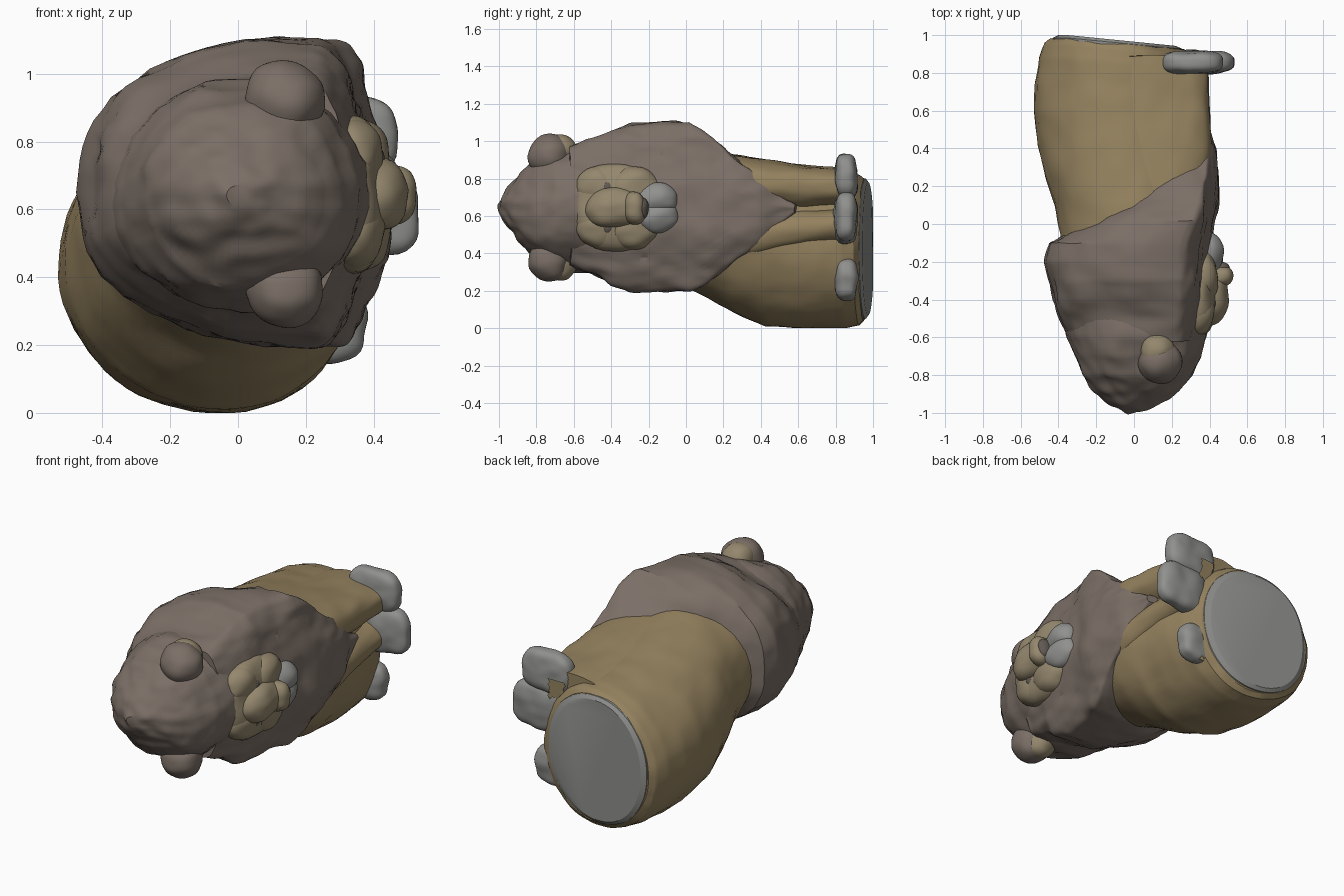
import bpy, bmesh, math
from mathutils import Vector, noise
from mathutils.bvhtree import BVHTree

if "Cube" in bpy.data.objects:
    bpy.data.objects.remove(bpy.data.objects["Cube"])

parts = []


def material(name, rgb):
    m = bpy.data.materials.new(name)
    m.diffuse_color = (*rgb, 1)
    m.use_nodes = True
    m.node_tree.nodes["Principled BSDF"].inputs["Base Color"].default_value = m.diffuse_color
    return m


TAN = material("tan fur", (0.30, 0.225, 0.115))
PALE = material("pale fur", (0.30, 0.245, 0.155))
BROWN = material("brown mane", (0.20, 0.16, 0.135))
GREY = material("grey stone", (0.28, 0.28, 0.27))
DARK = material("dark nose", (0.12, 0.10, 0.085))


def finish(bm, name, mat, rough, freq=5):
    # carve roughness into the surface: broad lumps plus fine streaks
    bmesh.ops.recalc_face_normals(bm, faces=bm.faces)
    bm.normal_update()
    moves = []
    for v in bm.verts:
        fine = noise.noise(Vector((v.co.x * 14, v.co.y * 9, v.co.z * 20)))
        moves.append(v.normal * rough * (noise.noise(v.co * freq) + 0.5 * fine))
    for v, d in zip(bm.verts, moves):
        v.co += d
        v.co.z = max(v.co.z, 0)
    me = bpy.data.meshes.new(name)
    bm.to_mesh(me)
    me.materials.append(mat)
    ob = bpy.data.objects.new(name, me)
    bpy.context.collection.objects.link(ob)
    bm.normal_update()
    co = [v.co for v in bm.verts]
    lo = [min(c[i] for c in co) for i in range(3)]
    hi = [max(c[i] for c in co) for i in range(3)]
    parts.append((ob, BVHTree.FromBMesh(bm), lo, hi))
    bm.free()


def loft(name, rings, mat, skew=0.0, power=2.3, rough=0.01, slant=0.0, n=72, step=6):
    # rings: (y, x min, x max, z min, z max); skew widens the +x side,
    # slant leans the far end so it is lower toward +x
    dense = []
    for a, b in zip(rings, rings[1:]):
        for i in range(step):
            dense.append([p + (q - p) * i / step for p, q in zip(a, b)])
    dense.append(rings[-1])
    bm = bmesh.new()
    loops = []
    for y, x0, x1, z0, z1 in dense:
        loop = []
        for k in range(n):
            c, s = math.cos(math.tau * k / n), math.sin(math.tau * k / n)
            c = math.copysign(abs(c) ** (2 / power), c)
            s = math.copysign(abs(s) ** (2 / power), s)
            u = c + skew * abs(s) * (1 - abs(c))
            x = (x0 + x1) / 2 + u * (x1 - x0) / 2
            lean = slant * max(0, x + 0.35) * max(0, y - 0.5) * 2
            loop.append(bm.verts.new((x, y - lean,
                                      (z0 + z1) / 2 + s * (z1 - z0) / 2)))
        loops.append(loop)
    for a, b in zip(loops, loops[1:]):
        for k in range(n):
            j = (k + 1) % n
            bm.faces.new((a[k], a[j], b[j], b[k]))
    bm.faces.new(loops[0])
    bm.faces.new(loops[-1])
    finish(bm, name, mat, rough)


def blob(name, loc, size, mat, rough=0.012, power=2.0):
    # rounded lump; a higher power makes it boxier
    bm = bmesh.new()
    bmesh.ops.create_icosphere(bm, subdivisions=4, radius=1)
    for v in bm.verts:
        p = v.co
        r = sum(abs(c) ** power for c in p) ** (-1 / power)
        v.co = Vector([loc[i] + p[i] * r * size[i] for i in range(3)])
    finish(bm, name, mat, rough, 8)


def hidden(p, own):
    # true when a point lies well inside another part
    for ob, tree, lo, hi in parts:
        if ob is own or any(not lo[i] < p[i] < hi[i] for i in range(3)):
            continue
        hit, nor, _, dist = tree.find_nearest(p)
        if dist > 0.004 and (p - hit).dot(nor) < 0:
            return True
    return False


# Seated body, leaning from the haunches up to the shoulders
loft("body", [
    (-0.30, -0.30, 0.30, 0.30, 0.95), (-0.10, -0.38, 0.36, 0.27, 0.97),
    (0.10, -0.42, 0.39, 0.17, 0.96), (0.25, -0.47, 0.39, 0.09, 0.93),
    (0.42, -0.51, 0.38, 0.01, 0.90), (0.60, -0.53, 0.37, 0.00, 0.87),
    (0.75, -0.525, 0.36, 0.00, 0.85), (0.88, -0.50, 0.34, 0.00, 0.84),
    (0.955, -0.47, 0.31, 0.01, 0.82), (0.98, -0.44, 0.27, 0.04, 0.80)],
    TAN, skew=0.07, power=2.0, slant=0.10)

# Flat underside of the seat
loft("seat_base", [
    (0.94, -0.44, 0.28, 0.05, 0.80), (0.985, -0.43, 0.26, 0.05, 0.80),
    (1.0, -0.40, 0.22, 0.07, 0.78)], GREY, power=2.1, rough=0.0, slant=0.10)

# Shoulder mane ending in a pointed bib on the chest
loft("chest_mane", [
    (-0.62, -0.34, 0.34, 0.34, 0.97), (-0.50, -0.39, 0.36, 0.29, 1.01),
    (-0.40, -0.43, 0.38, 0.23, 1.06), (-0.30, -0.45, 0.39, 0.20, 1.10),
    (-0.20, -0.47, 0.40, 0.19, 1.11), (-0.10, -0.45, 0.41, 0.19, 1.11),
    (0.02, -0.24, 0.42, 0.19, 1.11), (0.12, -0.10, 0.44, 0.24, 1.03),
    (0.25, 0.06, 0.445, 0.34, 0.93), (0.40, 0.20, 0.43, 0.47, 0.80),
    (0.58, 0.32, 0.39, 0.62, 0.66)], BROWN, skew=0.6, power=2.2, rough=0.022)

# Domed crown of the head
loft("head_mane", [
    (-0.995, -0.03, 0.04, 0.61, 0.67), (-0.95, -0.11, 0.13, 0.53, 0.75),
    (-0.88, -0.20, 0.24, 0.45, 0.83), (-0.80, -0.275, 0.31, 0.37, 0.91),
    (-0.70, -0.32, 0.36, 0.33, 0.96), (-0.60, -0.36, 0.38, 0.31, 0.98),
    (-0.45, -0.38, 0.38, 0.30, 0.98)], BROWN, power=2.1, rough=0.022)

# Ears and face features, mirrored across the middle of the head
for side, tag in ((1, "left"), (-1, "right")):
    def at(dz):
        return 0.645 + side * dz
    blob(tag + "_ear", (0.14, -0.73, at(0.28)), (0.115, 0.115, 0.115), BROWN)
    blob(tag + "_ear_inner", (0.125, -0.67, at(0.30)), (0.09, 0.09, 0.09), PALE)
    blob(tag + "_brow", (0.34, -0.46, at(0.10)), (0.085, 0.13, 0.12), PALE)
    blob(tag + "_cheek", (0.36, -0.28, at(0.10)), (0.09, 0.14, 0.12), PALE)
    blob(tag + "_eye", (0.41, -0.42, at(0.105)), (0.022, 0.03, 0.035), DARK, 0)
    blob(tag + "_muzzle", (0.40, -0.16, at(0.045)), (0.075, 0.12, 0.09), GREY)

# Face
blob("face", (0.33, -0.38, 0.645), (0.10, 0.22, 0.235), PALE, power=2.5)
blob("nose_bridge", (0.38, -0.37, 0.645), (0.12, 0.17, 0.11), PALE, power=2.3)
blob("nose", (0.45, -0.275, 0.645), (0.075, 0.06, 0.09), PALE, 0.01, 2.4)
blob("nose_tip", (0.46, -0.235, 0.645), (0.05, 0.04, 0.06), DARK, 0.01)

# Two front legs, set deep into the body, either side of a groove
loft("upper_front_leg", [
    (0.10, -0.15, 0.38, 0.64, 0.94), (0.40, -0.15, 0.41, 0.64, 0.90),
    (0.65, -0.12, 0.40, 0.64, 0.87), (0.89, -0.08, 0.39, 0.66, 0.85)],
    TAN, power=2.6)
loft("lower_front_leg", [
    (0.10, 0.0, 0.38, 0.28, 0.62), (0.40, 0.0, 0.41, 0.36, 0.63),
    (0.65, 0.0, 0.40, 0.43, 0.64), (0.89, 0.0, 0.39, 0.46, 0.65)], TAN)

# Paws: two in front and one tucked hind paw
blob("upper_front_paw", (0.31, 0.855, 0.81), (0.155, 0.06, 0.12), GREY, power=3)
blob("lower_front_paw", (0.37, 0.855, 0.59), (0.165, 0.06, 0.135), GREY, power=3)
blob("hind_paw", (0.25, 0.86, 0.26), (0.13, 0.06, 0.115), GREY, power=3)

# Remove surface buried inside neighbouring parts, then shade
buried = {ob: [hidden(v.co, ob) for v in ob.data.vertices] for ob, *_ in parts}
for ob, flags in buried.items():
    bm = bmesh.new()
    bm.from_mesh(ob.data)
    dead = [f for f in bm.faces if all(flags[v.index] for v in f.verts)]
    bmesh.ops.delete(bm, geom=dead, context='FACES')
    bm.to_mesh(ob.data)
    bm.free()
    ob.select_set(True)
    bpy.context.view_layer.objects.active = ob
bpy.ops.object.shade_smooth_by_angle(angle=math.radians(30))
